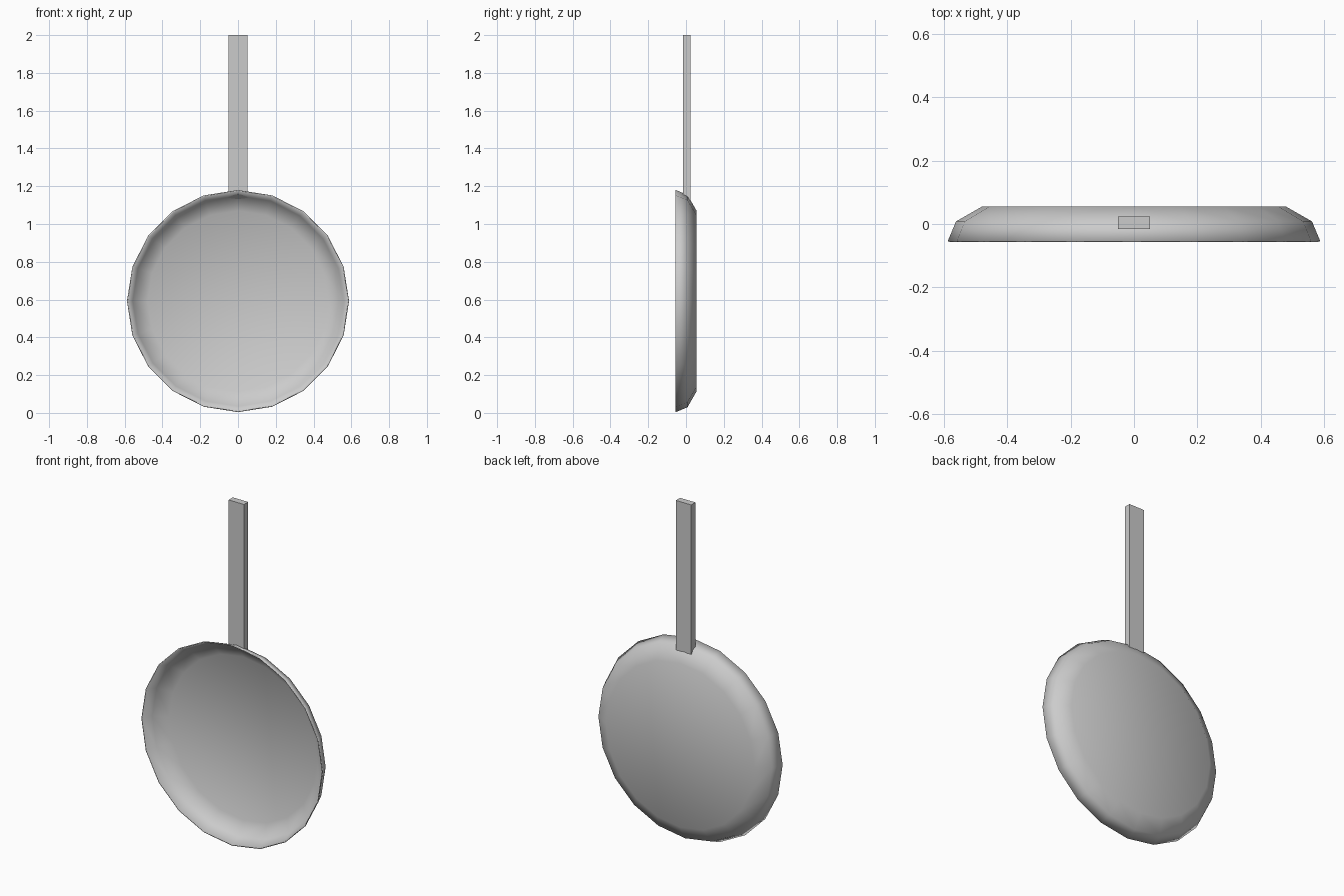
import bpy, bmesh, math

cube = bpy.data.objects.get("Cube")
if cube:
    bpy.data.objects.remove(cube, do_unlink=True)

# Grey metal
metal = bpy.data.materials.new("grey metal")
metal.use_nodes = True
colour = (0.6, 0.6, 0.6, 1)
metal.diffuse_color = colour
metal.node_tree.nodes["Principled BSDF"].inputs["Base Color"].default_value = colour


def add_object(name, bm):
    bmesh.ops.recalc_face_normals(bm, faces=bm.faces)
    mesh = bpy.data.meshes.new(name)
    bm.to_mesh(mesh)
    bm.free()
    mesh.materials.append(metal)
    obj = bpy.data.objects.new(name, mesh)
    bpy.context.collection.objects.link(obj)
    return obj


# Pan dish: rings of (radius, depth) joined from the rim to the flat base
SIDES = 20
CENTRE_Z = 0.592
PROFILE = [(0.588, -0.054), (0.562, 0.008), (0.48, 0.055)]
bm = bmesh.new()
rings = []
for radius, depth in PROFILE:
    ring = []
    for i in range(SIDES):
        a = math.tau * i / SIDES
        ring.append(bm.verts.new((radius * math.cos(a), depth,
                                  CENTRE_Z + radius * math.sin(a))))
    rings.append(ring)
for outer, inner in zip(rings, rings[1:]):
    for i in range(SIDES):
        j = (i + 1) % SIDES
        bm.faces.new((outer[i], outer[j], inner[j], inner[i]))
base = bm.faces.new(rings[-1])
bm.normal_update()
dish = add_object("pan_dish", bm)
if dish.data.polygons[-1].normal.y < 0:
    dish.data.flip_normals()
dish.data.shade_smooth()

# Thin wall, grown inward from the outer surface
wall = dish.modifiers.new("wall", "SOLIDIFY")
wall.thickness = 0.006
wall.offset = -1

# Handle: flat bar whose lower end is cut to the slope of the dish wall
bm = bmesh.new()
bmesh.ops.create_cube(bm, size=1)
for v in bm.verts:
    back = v.co.y > 0
    v.co.x *= 0.1
    v.co.y = 0.023 if back else -0.016
    v.co.z = 2.0 if v.co.z > 0 else (1.125 if back else 1.155)
add_object("handle", bm)
